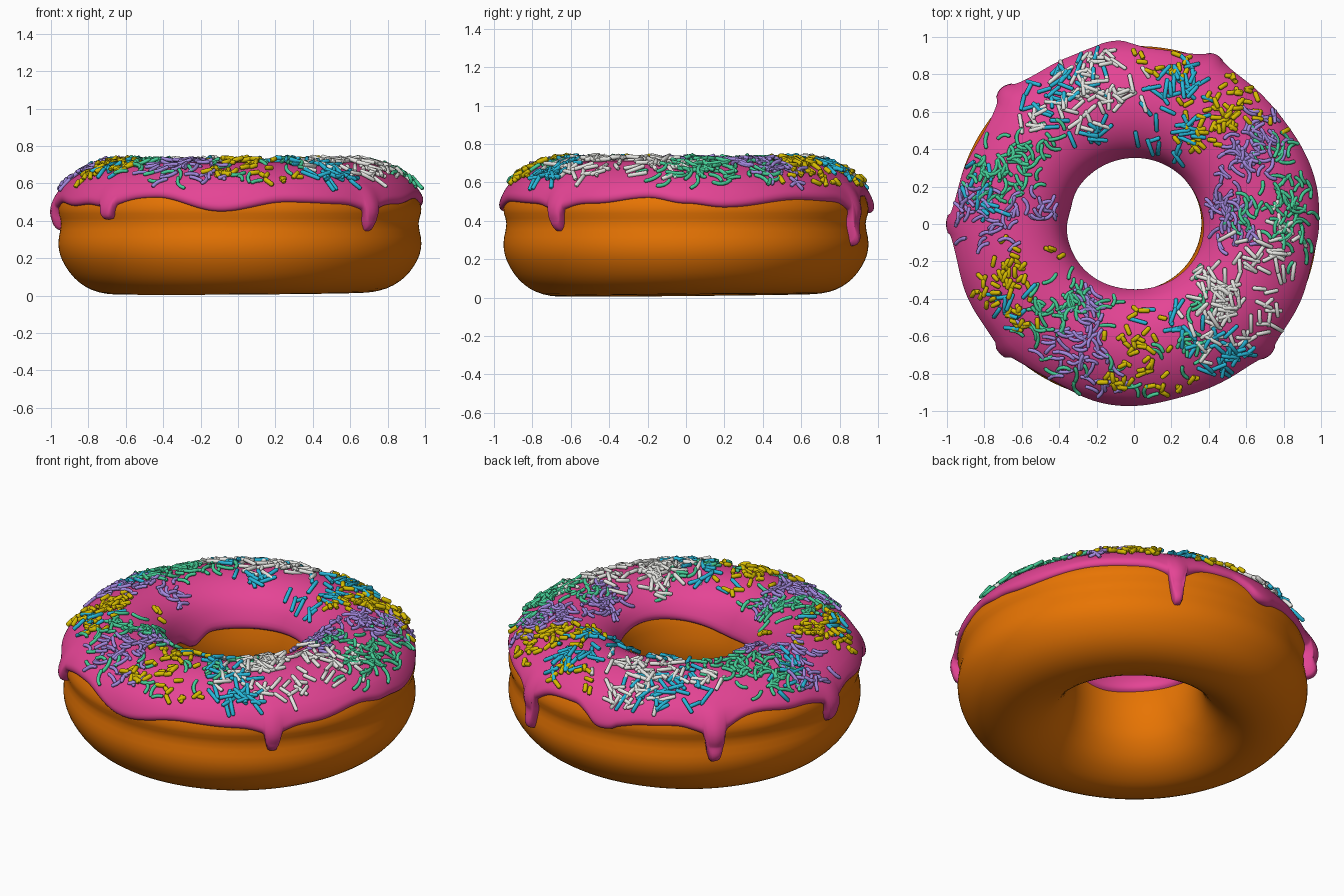
import bpy, bmesh, math, random
from mathutils import Vector

if "Cube" in bpy.data.objects:
    bpy.data.objects.remove(bpy.data.objects["Cube"])

random.seed(7)

# Ring cross-section (radius, height): up the hole, over the top, down the outside, under
PROFILE = [(.37, .27), (.36, .36), (.368, .45), (.39, .54), (.44, .62), (.53, .672),
           (.64, .688), (.75, .668), (.855, .615), (.922, .55), (.955, .465), (.940, .385),
           (.955, .28), (.935, .19), (.87, .095), (.78, .035), (.67, .012), (.57, .03),
           (.47, .09), (.40, .18)]
# Outer icing edge (degrees, height)
EDGE = [(0, .49), (12, .47), (38, .51), (55, .50), (85, .53), (97, .455), (112, .49),
        (125, .50), (150, .535), (165, .51), (190, .50), (205, .48), (215, .49), (242, .525),
        (264, .45), (285, .50), (305, .49), (330, .49), (348, .52), (360, .49)]
# Drips (degrees, depth, half width in radians, extra thickness)
DRIPS = [(65, .24, .040, .022), (134.5, .225, .052, .043), (180, .155, .048, .020),
         (224, .09, .045, .016), (315.5, .145, .042, .020), (97, .015, .08, .013)]


def material(name, rgb):
    m = bpy.data.materials.new(name)
    m.diffuse_color = (*rgb, 1)
    m.use_nodes = True
    m.node_tree.nodes["Principled BSDF"].inputs["Base Color"].default_value = m.diffuse_color
    return m


def section(s):
    """Closed Catmull-Rom curve through the profile."""
    i, t = math.floor(s), s - math.floor(s)
    p0, p1, p2, p3 = (Vector(PROFILE[(i + k) % len(PROFILE)]) for k in (-1, 0, 1, 2))
    return .5 * (2 * p1 + (p2 - p0) * t + (2 * p0 - 5 * p1 + 4 * p2 - p3) * t * t
                 + (3 * p1 - p0 - 3 * p2 + p3) * t ** 3)


def surface(s, a, lift=0.0):
    """Point on the ring at section parameter s and angle a, raised by lift."""
    p = section(s)
    d = (section(s + .05) - section(s - .05)).normalized()
    r, z = p.x - d.y * lift, p.y + d.x * lift
    z += .008 * math.sin(a + .6) * max(0, 1 - z / .3)          # uneven underside
    r += .005 * math.sin(2 * a + 1) * math.sin(math.pi * min(1, max(0, z) / .7))
    out = min(1, max(0, (p.x - .4) / .5))                      # slightly off-round outside
    return Vector((r * math.cos(a) * (1 + .012 * out) + .014 * out - .004, r * math.sin(a), z))


def param_at(z, lo, hi):
    """Section parameter whose height is z, between lo and hi."""
    rising = section(hi).y > section(lo).y
    for _ in range(22):
        mid = (lo + hi) / 2
        if (section(mid).y < z) == rising:
            lo = mid
        else:
            hi = mid
    return lo


def grid_object(name, columns, wrap, mat):
    """Skin a ring of point columns with quads."""
    m, n = len(columns[0]), len(columns)
    verts = [p for c in columns for p in c]
    faces = [(i * m + j, ((i + 1) % n) * m + j, ((i + 1) % n) * m + (j + 1) % m,
              i * m + (j + 1) % m) for i in range(n) for j in range(m if wrap else m - 1)]
    finish(name, verts, faces, mat, 60)


def finish(name, verts, faces, mat, angle):
    me = bpy.data.meshes.new(name)
    me.from_pydata(verts, [], faces)
    bm = bmesh.new()
    bm.from_mesh(me)
    bmesh.ops.recalc_face_normals(bm, faces=bm.faces)
    bm.to_mesh(me)
    bm.free()
    me.materials.append(mat)
    ob = bpy.data.objects.new(name, me)
    bpy.context.collection.objects.link(ob)
    bpy.ops.object.select_all(action='DESELECT')
    bpy.context.view_layer.objects.active = ob
    ob.select_set(True)
    bpy.ops.object.shade_smooth_by_angle(angle=math.radians(angle))


def turn(a, deg):
    """Signed angle from a direction in degrees."""
    return (a - math.radians(deg) + math.pi) % (2 * math.pi) - math.pi


def bump(a, deg, width):
    return math.exp(-(turn(a, deg) / width) ** 2)


def outer_edge(a):
    d = math.degrees(a) % 360
    for (d0, z0), (d1, z1) in zip(EDGE, EDGE[1:]):
        if d0 <= d <= d1:
            t = (1 - math.cos(math.pi * (d - d0) / (d1 - d0))) / 2
            z = z0 + (z1 - z0) * t
            break
    for deg, depth, w, _ in DRIPS:
        z -= depth * (.72 * math.exp(-(turn(a, deg) / w) ** 6) + .28 * bump(a, deg, 2.5 * w))
    return z


def inner_edge(a):
    return (.49 + .02 * math.cos(a + .4) - .06 * bump(a, 167, .2)
            - .035 * bump(a, 262, .5) + .03 * bump(a, -20, .6))


def round_lip(d):
    return math.sqrt(max(0, 1 - (1 - min(d, 1)) ** 2))


# Dough ring
N = 180
grid_object("dough", [[surface(j / 3, 2 * math.pi * i / N) for j in range(60)]
                      for i in range(N)], True, material("baked dough", (.80, .175, .001)))

# Icing shell with a rounded lip and drips
N = 540
columns = []
for i in range(N):
    a = 2 * math.pi * i / N
    s0, s1 = param_at(inner_edge(a), .8, 5), param_at(outer_edge(a), 7, 13.5)
    params = [s0 + (4 - s0) * (k / 8) ** 1.6 for k in range(8)]
    params += [4 + 4.6 * k / 14 for k in range(14)]
    params += [8.6 + (s1 - 8.6) * (1 - (1 - k / 18) ** 1.7) for k in range(19)]
    col = []
    for s in params:
        thick = .028 * round_lip((s - s0) / .4) * round_lip((s1 - s) / .4)
        for deg, _, w, extra in DRIPS:
            low = min(1, max(0, (s - 8.3) / 2))
            thick += extra * low * bump(a, deg, 1.4 * w) * round_lip((s1 - s) / .6)
        col.append(surface(s, a, thick - .002))
    columns.append(col)
grid_object("icing", columns, False, material("pink icing", (.78, .058, .30)))


def add_sprinkle(verts, faces, s, a, length, radius, curved):
    """Append one round-ended rod lying on the icing."""
    c = surface(s, a, .026 + radius * random.uniform(.5, 1.8))
    e1 = (surface(s + .05, a) - surface(s - .05, a)).normalized()
    e2 = Vector((-math.sin(a), math.cos(a), 0))
    n = (surface(s, a, .1) - surface(s, a)).normalized()
    yaw = random.uniform(0, 2 * math.pi)
    flat = e1 * math.cos(yaw) + e2 * math.sin(yaw)
    u = (flat + n * random.gauss(0, .15)).normalized()
    v = n.cross(u).normalized()
    n = u.cross(v)
    bend = random.uniform(.4, 1.8) if curved else 0
    steps = [-.5, -.25, 0, .25, .5] if curved else [-.5, .5]
    cap = .55 * radius / length
    rings = [(-.5 - cap, .55)] + [(t, 1) for t in steps] + [(.5 + cap, .55)]
    base, sides = len(verts), 8
    for t, k in rings:
        mid = c + u * (t * length) + v * (bend * length * (t * t - .1) / 2)
        side = (v - u * (bend * t)).normalized()
        for q in range(sides):
            w = 2 * math.pi * q / sides
            verts.append(mid + (side * math.cos(w) + n * math.sin(w)) * radius * k)
    for i in range(len(rings) - 1):
        for q in range(sides):
            p, r = base + i * sides, (q + 1) % sides
            faces.append((p + q, p + r, p + sides + r, p + sides + q))
    last = base + (len(rings) - 1) * sides
    faces.append(tuple(range(base + sides - 1, base - 1, -1)))
    faces.append(tuple(range(last, last + sides)))


def scatter(colour, rgb, length, radius, curved, clusters):
    """Scatter one colour in clusters of (degrees, section parameter, count)."""
    verts, faces = [], []
    for deg, centre, count in clusters:
        for _ in range(count):
            s = min(8.7, max(4.1, random.gauss(centre, .55)))
            a = math.radians(random.gauss(deg, 5.5))
            add_sprinkle(verts, faces, s, a, length * random.uniform(.7, 1.15), radius, curved)
    finish(colour + "_sprinkles", verts, faces, material(colour + " sugar", rgb), 50)


scatter("blue", (.02, .48, .70), .09, .0115, False,
        [(72, 7.3, 26), (60, 5.5, 12), (110, 8, 16), (120, 7.4, 10), (112, 5.2, 10), (78, 5, 6),
         (130, 7.2, 8), (-55, 7.5, 30), (-69, 5.2, 10), (171, 7.5, 12), (211, 7.2, 10)])
scatter("white", (.80, .80, .77), .085, .0115, False,
        [(106, 8, 22), (108, 6.8, 25), (93, 6.3, 9), (115, 5.6, 8), (132, 7, 12), (-36, 5.5, 25),
         (-45, 6.1, 25), (-10, 7, 26), (-20, 6, 8), (-41, 7.5, 20), (-60, 6.3, 10)])
scatter("yellow", (.68, .50, .0), .045, .013, False,
        [(54, 6.8, 36), (51, 8.2, 12), (52, 5.3, 10), (85, 8, 9), (75, 8, 6), (40, 8.2, 8),
         (200, 6.6, 22), (203, 7.8, 14), (217, 7, 14), (-90, 5.6, 14), (-99, 7.6, 14),
         (-88, 7, 14), (-76, 7.9, 6), (202, 4.6, 4)])
scatter("purple", (.37, .25, .74), .08, .0103, True,
        [(32, 6.5, 40), (34, 8, 18), (4, 4.9, 16), (-8, 5.2, 12), (15, 5, 14), (177, 7.8, 24),
         (171, 4.9, 12), (178, 6.2, 12), (240, 5, 20), (248, 6.5, 20), (238, 7, 12),
         (254, 7.8, 12)])
scatter("green", (.06, .62, .31), .08, .0103, True,
        [(163, 7.5, 25), (152, 6.4, 26), (139, 6.2, 12), (230, 5, 20), (226, 6.5, 22),
         (253, 4.4, 6), (9, 7.7, 25), (2, 7.4, 15), (25, 7.8, 14), (5, 5.8, 12), (-49, 5, 6),
         (-70, 6.6, 14), (-88, 7.6, 6), (250, 7.6, 6), (-3, 8.3, 7)])
